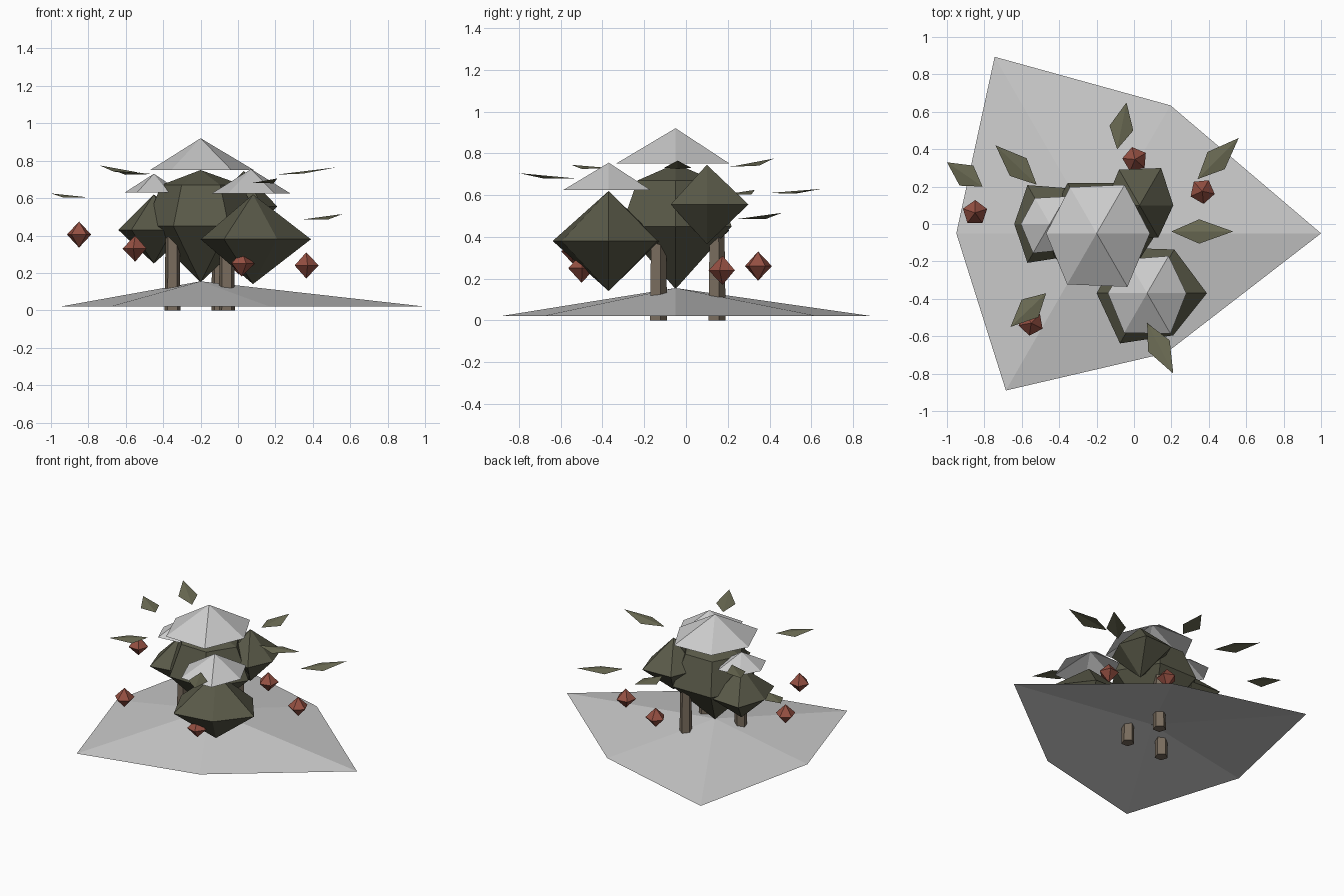
import bpy, bmesh
from math import cos, sin, tau
from mathutils import Vector

if "Cube" in bpy.data.objects:
    bpy.data.objects.remove(bpy.data.objects["Cube"])


def material(name, col):
    m = bpy.data.materials.new(name)
    m.diffuse_color = (*col, 1)
    m.use_nodes = True
    m.node_tree.nodes["Principled BSDF"].inputs["Base Color"].default_value = m.diffuse_color
    return m


GREEN = material("foliage_green", (0.10, 0.10, 0.065))
LEAF = material("leaf_green", (0.15, 0.15, 0.09))
BARK = material("bark", (0.19, 0.15, 0.11))
RED = material("berry_red", (0.30, 0.08, 0.055))


def make(name, bm, loc, mat=None):
    bmesh.ops.recalc_face_normals(bm, faces=bm.faces[:])
    me = bpy.data.meshes.new(name)
    bm.to_mesh(me)
    bm.free()
    ob = bpy.data.objects.new(name, me)
    ob.location = loc
    bpy.context.collection.objects.link(ob)
    if mat:
        me.materials.append(mat)
    return ob


def lathe(name, loc, radii, rings, top=None, bottom=None, mat=None, turn=0.0):
    """Faceted body: rings of (scale, z), with irregular radii around the axis
    and optional pole heights."""
    bm = bmesh.new()
    n = len(radii)
    loops = [[bm.verts.new((s * r * cos(tau * i / n + turn), s * r * sin(tau * i / n + turn), z))
              for i, r in enumerate(radii)] for s, z in rings]
    for a, b in zip(loops, loops[1:]):
        for i in range(n):
            j = (i + 1) % n
            bm.faces.new((a[i], a[j], b[j], b[i]))
    for z, loop in ((bottom, loops[0]), (top, loops[-1])):
        if z is not None:
            p = bm.verts.new((0, 0, z))
            for i in range(n):
                bm.faces.new((loop[i], loop[(i + 1) % n], p))
    return make(name, bm, loc, mat)


# Open snow mound under the shrub
lathe("snow_mound", (-0.2, -0.05, 0.02), [1.2, 0.79, 1.09, 0.75, 0.97, 0.74],
      [(1, 0)], top=0.135)

# Short trunks
for i, (x, y) in enumerate([(-0.35, -0.135), (-0.06, -0.135), (-0.10, 0.145)]):
    lathe(f"trunk_{i + 1}", (x, y, 0), [0.045] * 5, [(1, 0), (0.85, 0.5)],
          top=0.5, bottom=0, mat=BARK, turn=0.3)

# Foliage clumps
lathe("main_foliage", (-0.2, -0.05, 0.45), [0.32, 0.31, 0.31, 0.30, 0.29, 0.30],
      [(1, 0), (0.7, 0.22)], top=0.30, bottom=-0.30, mat=GREEN)
lathe("front_foliage", (0.08, -0.37, 0.38), [0.31, 0.27, 0.28, 0.28, 0.31, 0.26],
      [(1, 0)], top=0.24, bottom=-0.24, mat=GREEN)
lathe("left_foliage", (-0.45, 0.0, 0.43), [0.20, 0.22, 0.24, 0.19, 0.24, 0.20],
      [(1, 0)], top=0.19, bottom=-0.18, mat=GREEN)
lathe("back_foliage", (0.03, 0.10, 0.555), [0.18, 0.23, 0.22, 0.19, 0.19, 0.20],
      [(1, 0)], top=0.19, bottom=-0.19, mat=GREEN)

# Open snow caps resting on the clumps
lathe("main_snow_cap", (-0.2, -0.05, 0.75), [0.285, 0.30, 0.285, 0.27, 0.315, 0.33],
      [(1, 0)], top=0.17)
lathe("front_snow_cap", (0.07, -0.37, 0.625), [0.21, 0.23, 0.21, 0.21, 0.245, 0.25],
      [(1, 0)], top=0.13)
lathe("left_snow_cap", (-0.45, 0.0, 0.63), [0.15, 0.17, 0.16, 0.155, 0.18, 0.16],
      [(1, 0)], top=0.10)

# Berries
for i, p in enumerate([(-0.85, 0.06, 0.405), (-0.55, -0.53, 0.33), (0.02, -0.50, 0.25),
                       (0.005, 0.345, 0.26), (0.365, 0.175, 0.24)]):
    lathe(f"berry_{i + 1}", p, [0.068] * 5, [(1, 0)], top=0.07, bottom=-0.07,
          mat=RED, turn=0.3 + i * 0.5)

# Loose folded leaves: inner end, outer tip
LEAVES = [((-0.81, 0.20, 0.605), (-1.0, 0.33, 0.625)),
          ((-0.52, 0.21, 0.735), (-0.74, 0.42, 0.775)),
          ((-0.09, 0.40, 0.61), (-0.04, 0.65, 0.63)),
          ((0.34, 0.24, 0.485), (0.56, 0.46, 0.515)),
          ((0.20, -0.04, 0.725), (0.53, -0.04, 0.765)),
          ((0.07, -0.53, 0.68), (0.21, -0.80, 0.705)),
          ((-0.47, -0.37, 0.73), (-0.66, -0.55, 0.745))]
for i, (a, b) in enumerate(LEAVES):
    a, b = Vector(a), Vector(b)
    side = (b - a).cross(Vector((0, 0, 1))).normalized() * 0.065
    mid = a.lerp(b, 0.45) - Vector((0, 0, 0.012))
    bm = bmesh.new()
    va, vb, vl, vr = [bm.verts.new(v) for v in (a, b, mid + side, mid - side)]
    bm.faces.new((va, vl, vb))
    bm.faces.new((va, vb, vr))
    make(f"leaf_{i + 1}", bm, (0, 0, 0), LEAF)
